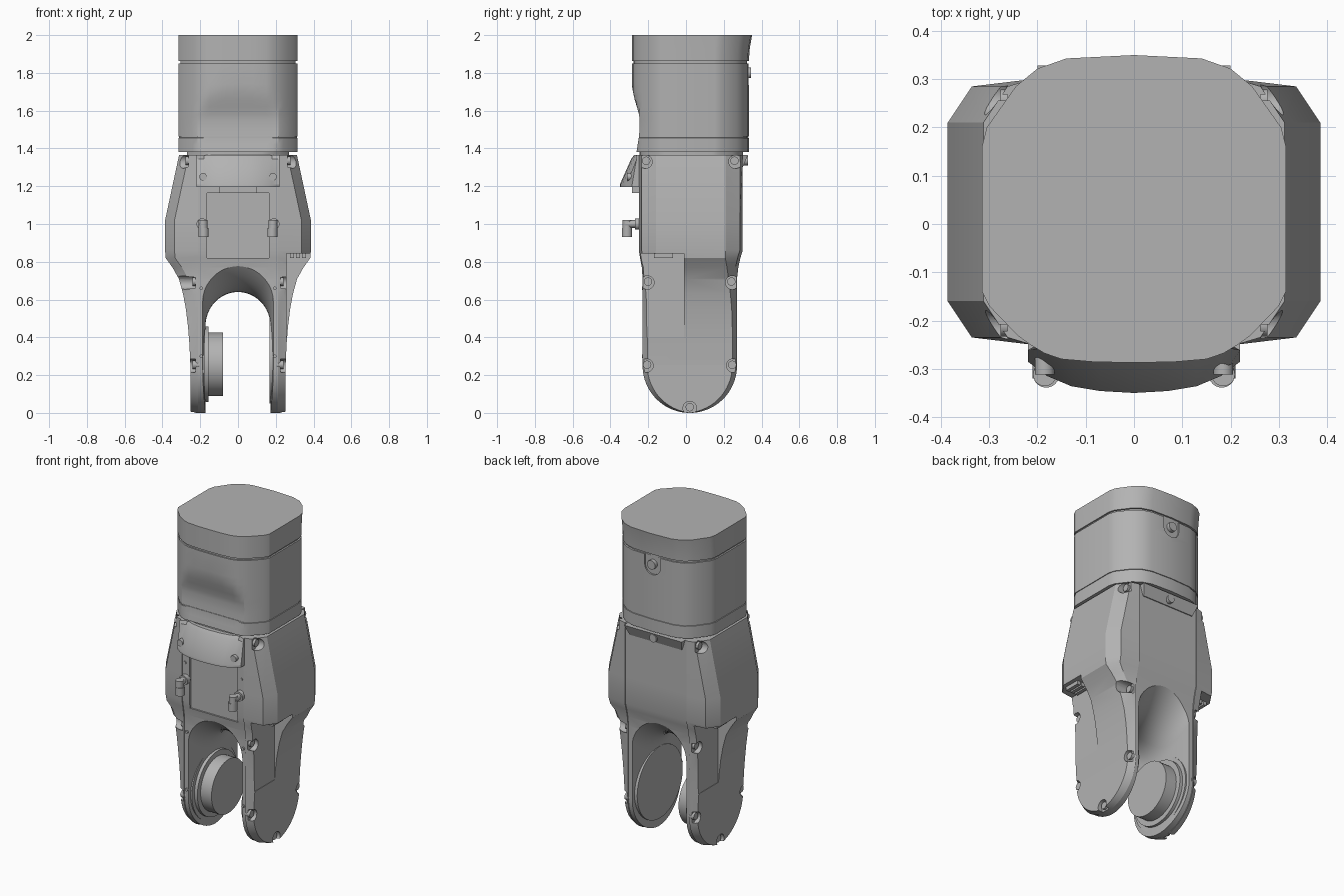
import bpy, bmesh, math
from mathutils import Matrix

cube = bpy.data.objects.get("Cube")
if cube:
    bpy.data.objects.remove(cube)

GREY = (0.45, 0.45, 0.45, 1)
mat = bpy.data.materials.new("plain grey")
mat.use_nodes = True
mat.diffuse_color = GREY
mat.node_tree.nodes["Principled BSDF"].inputs["Base Color"].default_value = GREY


def finish(name, bm):
    bmesh.ops.recalc_face_normals(bm, faces=bm.faces)
    me = bpy.data.meshes.new(name)
    bm.to_mesh(me)
    bm.free()
    me.materials.append(mat)
    ob = bpy.data.objects.new(name, me)
    bpy.context.collection.objects.link(ob)
    return ob


def smooth(ob, angle=25):
    bpy.ops.object.select_all(action='DESELECT')
    ob.select_set(True)
    bpy.context.view_layer.objects.active = ob
    bpy.ops.object.shade_smooth_by_angle(angle=math.radians(angle))


def loft(name, rings):
    bm = bmesh.new()
    rows = [[bm.verts.new(p) for p in ring] for ring in rings]
    n = len(rows[0])
    for a, b in zip(rows, rows[1:]):
        for i in range(n):
            j = (i + 1) % n
            bm.faces.new((a[i], a[j], b[j], b[i]))
    bm.faces.new(rows[0])
    bm.faces.new(rows[-1])
    return finish(name, bm)


def box(name, lo, hi):
    (x0, y0, z0), (x1, y1, z1) = lo, hi
    plan = [(x0, y0), (x1, y0), (x1, y1), (x0, y1)]
    return loft(name, [[(x, y, z) for x, y in plan] for z in (z0, z1)])


def rod(name, start, axis, length, r, sides=24):
    """Cylinder from a start point along x, y or z."""
    turn = {'x': Matrix.Rotation(math.pi / 2, 4, 'Y'),
            'y': Matrix.Rotation(-math.pi / 2, 4, 'X'), 'z': Matrix()}[axis]
    bm = bmesh.new()
    bmesh.ops.create_cone(bm, cap_ends=True, segments=sides, radius1=r, radius2=r,
                          depth=abs(length),
                          matrix=Matrix.Translation(start) @ turn
                          @ Matrix.Translation((0, 0, length / 2)))
    ob = finish(name, bm)
    smooth(ob)
    return ob


def mirrored(half):
    """Close a right-hand half outline, front to back, across x = 0."""
    return half + [(-x, y) for x, y in reversed(half) if x > 0.001]


def cut(ob, cutters):
    bpy.context.view_layer.objects.active = ob
    for c in cutters:
        m = ob.modifiers.new("cut", 'BOOLEAN')
        m.operation, m.solver, m.object = 'DIFFERENCE', 'EXACT', c
        bpy.ops.object.modifier_apply(modifier=m.name)
        bpy.data.objects.remove(c)


# Rounded square outline shared by the cap and the housing
outline = mirrored([(0, -.287), (.08, -.286), (.15, -.28), (.185, -.268), (.215, -.25),
                    (.24, -.232), (.3, -.17), (.315, -.14), (.315, .16), (.305, .2),
                    (.245, .285), (.2, .322), (.14, .343), (0, .35)])


def slab(z, scale=1.0, back=1.0, front=-1.0):
    return [(x * scale, max(y * scale * (back if y > 0 else 1), front), z)
            for x, y in outline]


# Cap, its groove and the neck below the housing
smooth(loft("top_cap", [slab(1.862, back=.95), slab(1.93, back=.965), slab(2)]))
smooth(loft("cap_groove", [slab(1.84, .97, .95), slab(1.87, .97, .95)]))
smooth(loft("neck", [slab(1.35, .86), slab(1.39, .86)]))

# Housing with a scooped front and a thin seam
levels = [(1.38, -.262), (1.42, -.256), (1.456, -.25), (1.457, -.25), (1.463, -.25),
          (1.464, -.249), (1.5, -.246), (1.55, -.245), (1.58, -.249), (1.62, -.26),
          (1.66, -.272), (1.7, -.281), (1.74, -.287), (1.85, -.29)]
housing = loft("housing", [slab(z, .988 if 1.4565 < z < 1.4635 else 1, .95, f)
                           for z, f in levels])
cut(housing, [rod("cutter", (0, .322, 1.79), 'y', .1, .055),
              box("cutter", (-.055, .322, 1.79), (.055, .4, 1.9))])
smooth(housing)
rod("housing_screw", (0, .31, 1.8), 'y', .035, .028)


# Fork body
def fork_ring(z, w, yf, yb, c):
    h = (yb - yf) / 2
    step, bevel, c = (min(v, h * .8) for v in (.006, .015 if c > .05 else .008, c))
    xb = max(.225, w - .05)
    half = [(.212, yf + step), (.212, yf), (xb, yf + bevel), (w, yf + c),
            (w, yb - c), (xb, yb - bevel), (.212, yb), (.212, yb - step)]
    return [(x, y, z) for x, y in mirrored(half)]


R, YC = .25, .02
rings = []
for i in range(1, 17):
    a = math.radians(4 + 86 * (i - 1) / 15)
    rings.append(fork_ring(R * (1 - math.cos(a)), .252, YC - R * math.sin(a),
                           YC + R * math.sin(a), .025))
for z, w, yf, yb, c in [(.36, .257, -.23, .27, .025), (.45, .264, -.23, .27, .025),
                        (.55, .276, -.23, .27, .028), (.63, .291, -.23, .27, .035),
                        (.71, .313, -.23, .27, .045), (.77, .347, -.234, .277, .06),
                        (.82, .383, -.243, .288, .08), (.86, .386, -.25, .3, .09),
                        (1.02, .386, -.25, .3, .09), (1.365, .312, -.25, .3, .09)]:
    rings.append(fork_ring(z, w, yf, yb, c))
fork = loft("fork_body", rings)

# Saddle shaped slot between the arms
slot = []
for k in range(25):
    y = -.38 + .8 * k / 24
    t = min(1.3, abs(y - YC) / .27) ** 2
    wide, peak = .172 + .018 * min(t, 1), .64 + .16 * t
    arch = [(wide * math.cos(math.pi * i / 24), y, peak - .18 + .18 * math.sin(math.pi * i / 24))
            for i in range(25)]
    slot.append([(wide, y, -.1)] + arch + [(-wide, y, -.1)])
cutters = [loft("cutter", slot),
           box("cutter", (-.165, -.4, .82), (.165, -.228, 1.165)),
           box("cutter", (.258, -.4, .4), (.5, -.01, .843)),
           box("cutter", (-.5, .05, .4), (-.258, .5, .843))]

# Screw pockets along the outer edges of both arms
spots = [(-.215, 1.33, .262), (.262, 1.33, .262), (-.205, .69, .225), (.245, .69, .225),
         (-.21, .25, .225), (.25, .25, .225), (.02, .025, .225)]
for side in (-1, 1):
    for y, z, x in spots:
        cutters.append(rod("cutter", (side * x, y, z), 'x', side * .2, .036, 20))
        rod("edge_screw", (side * (x - .02), y * .98, z + .005), 'x', side * .035, .022, 16)
cut(fork, cutters)
smooth(fork)

# Sockets under the two shelves
for side in (-1, 1):
    yc = -.12 if side > 0 else .16
    for k in range(3):
        x = side * (.285 + .032 * k)
        box("shelf_socket", (x - .011, yc - .05, .82), (x + .011, yc + .05, .85))

# Bearing on one arm, flat cover on the other
rod("bearing_flange", (-.195, YC, .257), 'x', .02, .225, 48)
rod("bearing_ring", (-.18, YC, .257), 'x', .025, .2, 48)
rod("bearing_disc", (-.16, YC, .257), 'x', .08, .168, 48)
rod("inner_cover", (.166, YC, .275), 'x', .02, .225, 48)

# Sloped hood at the front with two screws
def hood_ring(z, depth):
    half = [(0, depth), (.07, depth + .004), (.13, depth + .014),
            (.18, depth + .035), (.22, min(depth + .065, -.262)), (.22, -.23)]
    return [(x, y, z) for x, y in mirrored(half)]


smooth(loft("front_hood", [hood_ring(1.195, -.35), hood_ring(1.21, -.35),
                           hood_ring(1.345, -.29), hood_ring(1.365, -.275)]))
box("front_connector", (-.1, -.285, 1.165), (.1, -.22, 1.2))

# Wedge lip at the back
loft("back_lip", [[(x, y, z) for x, y in ((-w, .28), (w, .28), (w, f), (-w, f))]
                  for z, w, f in ((1.3, .18, .3), (1.365, .2, .328))])
rod("back_screw", (0, .29, 1.335), 'y', .038, .024)

# Elbow fittings, hood screws and rail screws, on both sides
for s in (-1, 1):
    rod("hood_screw", (s * .185, -.27, 1.25), 'y', -.042, .02)
    rod("elbow_base", (s * .19, -.24, 1.0), 'y', -.03, .03)
    rod("elbow_pipe", (s * .19, -.25, 1.0), 'y', -.07, .02)
    rod("elbow_joint", (s * .185, -.312, .97), 'z', .05, .024)
    rod("elbow_drop", (s * .182, -.312, .93), 'z', .05, .027)
    for z in (.66, .3, 1.1):
        rod("rail_screw", (s * .195, -.2, z), 'y', -.05 if z > 1 else -.034, .009, 12)
